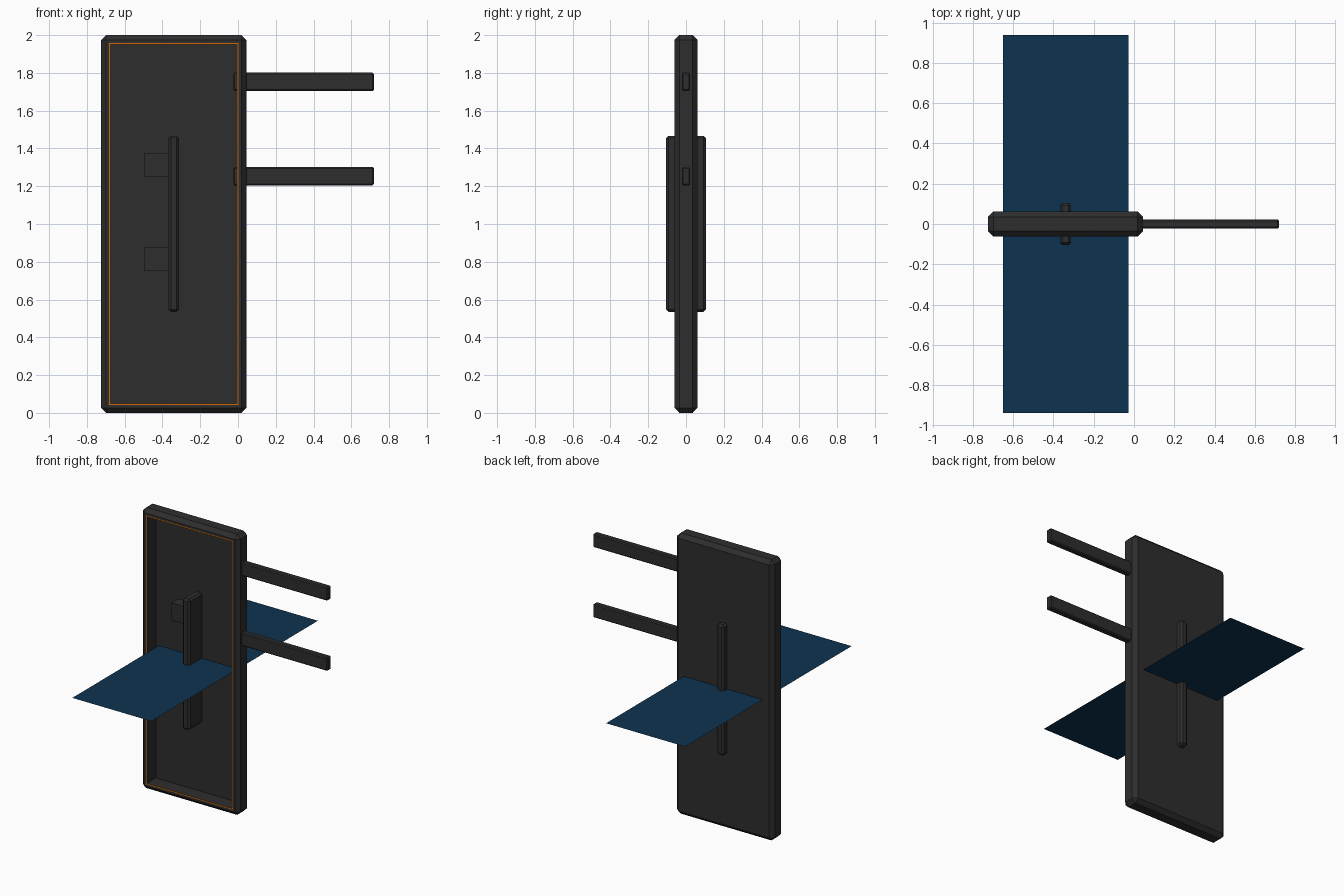
import bpy
import bmesh
from mathutils import Vector

if "Cube" in bpy.data.objects:
    bpy.data.objects.remove(bpy.data.objects["Cube"], do_unlink=True)


def material(name, colour):
    mat = bpy.data.materials.new(name)
    mat.use_nodes = True
    mat.diffuse_color = (*colour, 1)
    mat.node_tree.nodes["Principled BSDF"].inputs["Base Color"].default_value = (*colour, 1)
    return mat


charcoal = material("charcoal", (0.027, 0.027, 0.027))
orange = material("orange", (0.6, 0.15, 0.003))
blue = material("deep blue", (0.004, 0.033, 0.08))


def finish(name, bm, *mats):
    mesh = bpy.data.meshes.new(name)
    bm.to_mesh(mesh)
    bm.free()
    for mat in mats:
        mesh.materials.append(mat)
    obj = bpy.data.objects.new(name, mesh)
    bpy.context.collection.objects.link(obj)
    return obj


def chamfered_box(low, high, chamfer):
    """Box between two corners, with all edges cut flat."""
    low, high = Vector(low), Vector(high)
    bm = bmesh.new()
    bmesh.ops.create_cube(bm, size=1)
    bmesh.ops.scale(bm, vec=high - low, verts=bm.verts)
    bmesh.ops.translate(bm, vec=(low + high) / 2, verts=bm.verts)
    if chamfer:
        bmesh.ops.bevel(bm, geom=bm.edges[:], offset=chamfer, segments=1,
                        affect='EDGES', clamp_overlap=True)
    bm.normal_update()
    return bm


# Door panel: chamfered slab, orange seal inset in the rim, hollow front
bm = chamfered_box((-0.725, -0.062, 0), (0.045, 0.062, 2), 0.027)
front = min(bm.faces, key=lambda f: f.calc_center_median().y)
bmesh.ops.inset_region(bm, faces=[front], thickness=0.021)
seal = bmesh.ops.inset_region(bm, faces=[front], thickness=0.011)["faces"]
for face in seal:
    face.material_index = 1
bmesh.ops.inset_region(bm, faces=[front], thickness=0.0005)
bmesh.ops.translate(bm, vec=(0, 0.1, 0), verts=front.verts)
finish("door_panel", bm, charcoal, orange)

# Handle bar through the panel
finish("handle_bar", chamfered_box((-0.368, -0.105, 0.535), (-0.312, 0.105, 1.467), 0.013), charcoal)

# Mounting blocks in the hollow and hinge arms on the side
for label, z in (("upper", 1.313), ("lower", 0.813)):
    finish(label + "_mount_block",
           chamfered_box((-0.497, -0.04, z - 0.062), (-0.34, 0.05, z + 0.062), 0), charcoal)
for label, z in (("upper", 1.753), ("lower", 1.253)):
    finish(label + "_hinge_arm",
           chamfered_box((-0.025, -0.022, z - 0.048), (0.72, 0.022, z + 0.048), 0.007), charcoal)

# Thin horizontal sheet
bm = bmesh.new()
bmesh.ops.create_grid(bm, x_segments=1, y_segments=1, size=0.5)
bmesh.ops.scale(bm, vec=(0.623, 1.875, 1), verts=bm.verts)
bmesh.ops.translate(bm, vec=(-0.338, 0, 1), verts=bm.verts)
finish("horizontal_sheet", bm, blue)
